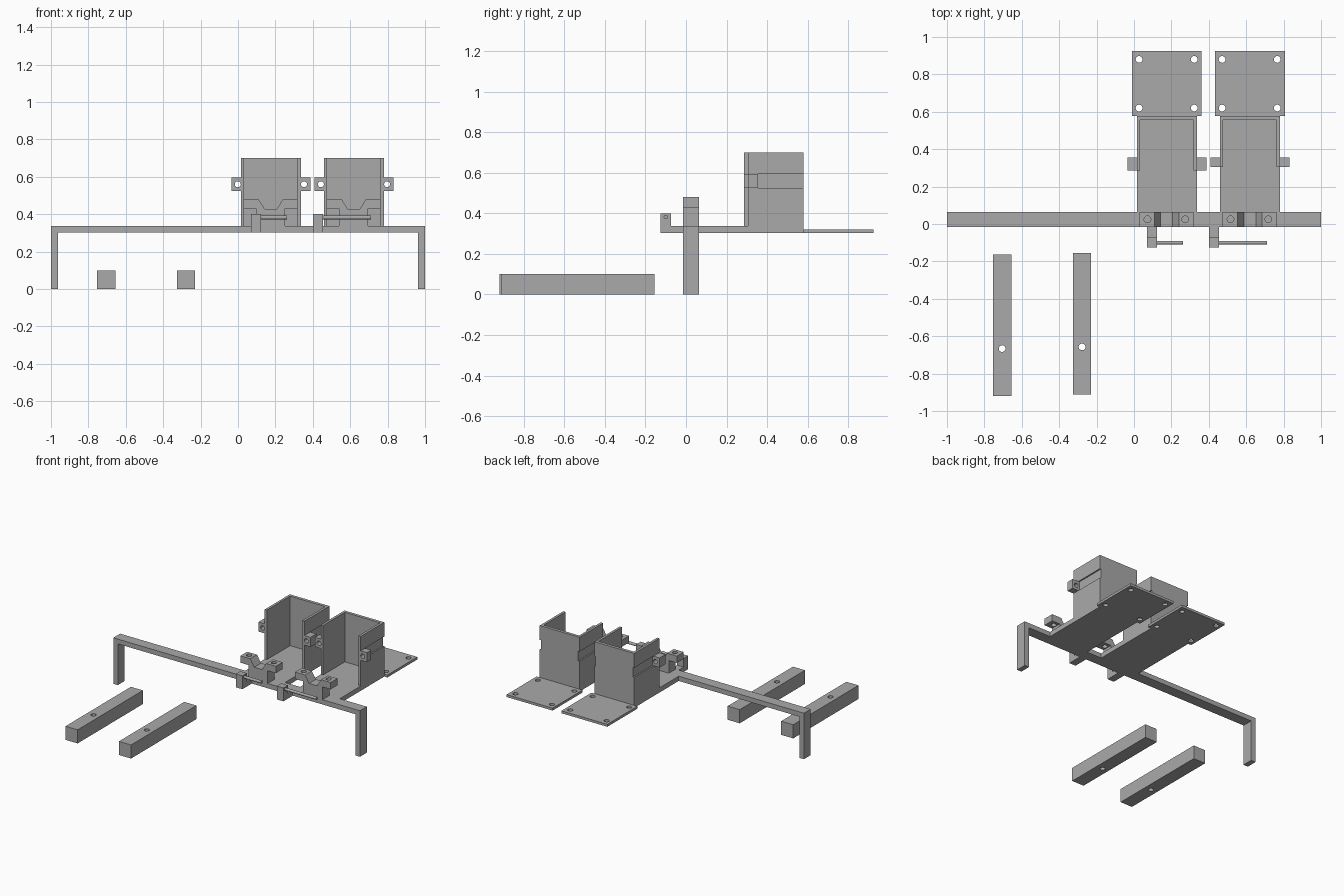
import bpy, bmesh, math
from mathutils import Matrix, Vector

if "Cube" in bpy.data.objects:
    bpy.data.objects.remove(bpy.data.objects["Cube"])

gray = bpy.data.materials.new("plain gray")
gray.diffuse_color = (0.4, 0.4, 0.4, 1)
gray.use_nodes = True
gray.node_tree.nodes["Principled BSDF"].inputs["Base Color"].default_value = gray.diffuse_color


def finish(name, bm):
    mesh = bpy.data.meshes.new(name)
    bmesh.ops.recalc_face_normals(bm, faces=bm.faces)
    bm.to_mesh(mesh)
    bm.free()
    mesh.materials.append(gray)
    ob = bpy.data.objects.new(name, mesh)
    bpy.context.collection.objects.link(ob)
    return ob


def box(name, x0, x1, y0, y1, z0, z1):
    bm = bmesh.new()
    bmesh.ops.create_cube(bm, size=1)
    for v in bm.verts:
        v.co = (x0 if v.co.x < 0 else x1, y0 if v.co.y < 0 else y1, z0 if v.co.z < 0 else z1)
    return finish(name, bm)


def prism(name, axis, points, a, b):
    """Extrude an outline along x (points are y, z) or y (points are x, z)."""
    place = (lambda p: (a, p[0], p[1])) if axis == 'X' else (lambda p: (p[0], a, p[1]))
    bm = bmesh.new()
    face = bm.faces.new([bm.verts.new(place(p)) for p in points])
    ext = bmesh.ops.extrude_face_region(bm, geom=[face])
    move = Vector((b - a, 0, 0)) if axis == 'X' else Vector((0, b - a, 0))
    bmesh.ops.translate(bm, vec=move, verts=[v for v in ext['geom'] if isinstance(v, bmesh.types.BMVert)])
    return finish(name, bm)


def rod(name, axis, centre, radius, length):
    turn = {'X': Matrix.Rotation(math.pi / 2, 4, 'Y'),
            'Y': Matrix.Rotation(math.pi / 2, 4, 'X'), 'Z': Matrix()}[axis]
    bm = bmesh.new()
    bmesh.ops.create_cone(bm, cap_ends=True, segments=24, radius1=radius, radius2=radius,
                          depth=length, matrix=Matrix.Translation(centre) @ turn)
    return finish(name, bm)


def cut(ob, cutters):
    for c in cutters:
        mod = ob.modifiers.new("cut", 'BOOLEAN')
        mod.operation = 'DIFFERENCE'
        mod.solver = 'EXACT'
        mod.object = c
        bpy.context.view_layer.objects.active = ob
        bpy.ops.object.modifier_apply(modifier=mod.name)
        bpy.data.objects.remove(c)


# Cross beam with a leg at each end
prism("beam_frame", 'Y', [(-1, 0), (-0.963, 0), (-0.963, 0.302), (0.963, 0.302),
                          (0.963, 0), (1, 0), (1, 0.337), (-1, 0.337)], -0.016, 0.063)

# Loose bars with a vertical hole
for name, x, y in (("left_bar", -0.705, -0.92), ("right_bar", -0.278, -0.911)):
    bar = box(name, x - 0.049, x + 0.049, y, y + 0.756, 0, 0.1)
    cut(bar, [rod("hole", 'Z', (x, y + 0.254, 0.05), 0.018, 0.3)])

# Two holders: sideways offset, front edge of the walls, hook position, rod end
for side, dx, front, hook, rod_end in (("left", 0, 0.287, 0.07, 0.263),
                                       ("right", 0.444, 0.305, 0.402, 0.71)):
    x0, x1 = 0.015 + dx, 0.337 + dx
    back = 0.578

    # Floor and rear mounting flange
    box(side + "_floor", x0, x1, 0.06, back, 0.302, 0.337)
    flange = box(side + "_flange", x0 - 0.025, x1 + 0.025, back, 0.925, 0.302, 0.32)
    cut(flange, [rod("hole", 'Z', (x, y, 0.31), 0.018, 0.1)
                 for x in (x0 + 0.012, x1 - 0.015) for y in (0.62, 0.88)])

    # Three-sided housing with a groove along each side
    box(side + "_back_wall", x0 + 0.018, x1 - 0.018, back - 0.022, back, 0.337, 0.7)
    for part, wall, inner, out in (("_wall_a", x0, x0 + 0.018, -1), ("_wall_b", x1, x1 - 0.018, 1)):
        plate = box(side + part, min(wall, inner), max(wall, inner), front, back, 0.337, 0.7)
        cut(plate, [box("groove", wall - 0.01, wall + 0.01, 0.355, 0.7, 0.525, 0.595)])
        # Ear with a hole facing forward
        tip = wall + out * 0.05
        ear = box(side + part + "_ear", min(wall, tip), max(wall, tip), front, 0.355, 0.525, 0.595)
        cut(ear, [rod("hole", 'Y', (wall + out * 0.016, 0.32, 0.56), 0.016, 0.3)])

    # Cradle with a V seat and two drilled wings
    outline = [(0.03, 0.48), (0.03, 0.43), (0.095, 0.43), (0.095, 0.337), (0.252, 0.337),
               (0.252, 0.43), (0.318, 0.43), (0.318, 0.48), (0.24, 0.48), (0.207, 0.427),
               (0.143, 0.427), (0.11, 0.48)]
    cradle = prism(side + "_cradle", 'Y', [(x + dx, z) for x, z in outline], -0.016, 0.063)
    cut(cradle, [rod("hole", 'Z', (x + dx, 0.025, 0.455), 0.018, 0.1) for x in (0.072, 0.274)])

    # Front hook carrying a thin rod
    prism(side + "_hook", 'X', [(-0.125, 0.302), (-0.016, 0.302), (-0.016, 0.337), (-0.073, 0.337),
                                (-0.073, 0.4), (-0.125, 0.4)], hook, hook + 0.053)
    start = hook + 0.053
    pin = rod(side + "_rod", 'X', ((start + rod_end) / 2, -0.1, 0.382), 0.01, rod_end - start)
    bpy.ops.object.select_all(action='DESELECT')
    pin.select_set(True)
    bpy.context.view_layer.objects.active = pin
    bpy.ops.object.shade_smooth_by_angle()
